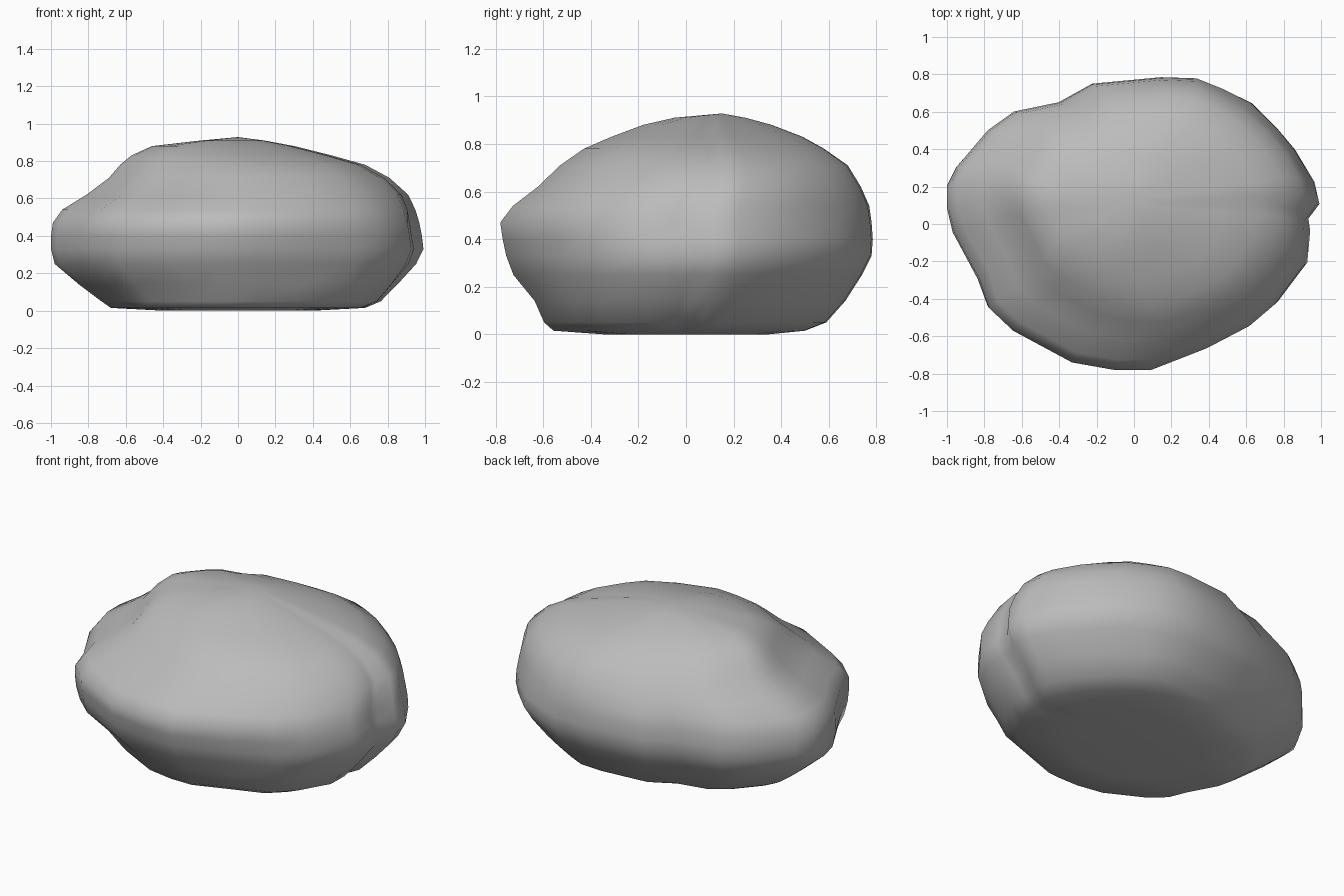
import bpy
import bmesh
import math
from mathutils import Vector

default_cube = bpy.data.objects.get("Cube")
if default_cube:
    bpy.data.objects.remove(default_cube, do_unlink=True)

# Plan outline of the boulder, counter-clockwise from its left side
OUTLINE = [
    (1, .1), (.97, .22), (.87, .4), (.78, .52), (.64, .66), (.48, .73),
    (.34, .78), (.15, .785), (-.22, .75), (-.4, .65), (-.64, .6), (-.78, .5),
    (-.95, .3), (-1, .2), (-1, .08), (-.97, -.05), (-.84, -.3),
    (-.78, -.45), (-.65, -.57), (-.33, -.74), (-.1, -.78), (.1, -.78),
    (.4, -.66), (.64, -.55), (.77, -.43), (.93, -.22), (.96, -.05), (.95, .02),
]
HALF_DEPTH = .785

# Height, then right, left, front and back limits of each layer
LAYERS = [
    (0, -.4, .4, -.35, .35),
    (.015, -.68, .7, -.56, .5),
    (.05, -.73, .8, -.6, .59),
    (.14, -.85, .89, -.64, .67),
    (.25, -.98, .97, -.73, .74),
    (.33, -1, 1, -.76, .78),
    (.4, -1, .99, -.775, .785),
    (.47, -.99, .975, -.785, .78),
    (.54, -.94, .95, -.73, .77),
    (.62, -.81, .91, -.62, .735),
    (.71, -.69, .81, -.52, .68),
    (.78, -.63, .68, -.42, .58),
    (.83, -.57, .5, -.31, .49),
    (.88, -.46, .3, -.18, .36),
    (.91, -.2, .14, -.05, .25),
]
APEX = (0, .15, .928)

# Broad hollows (negative) and bumps (positive): centre, radius, amount
WEATHERING = [
    ((-.85, -.2, .56), .14, -.025),
    ((.65, .45, .1), .25, -.05),
    ((.86, .05, .1), .2, -.04),
    ((.6, .6, .6), .2, -.03),
    ((.95, -.04, .42), .12, -.02),
    ((.6, -.56, .38), .14, -.02),
    ((.55, -.42, .05), .2, .03),
    ((.38, -.36, .72), .28, .04),
]


def make_material(name, colour):
    material = bpy.data.materials.new(name)
    material.use_nodes = True
    material.diffuse_color = colour
    shader = material.node_tree.nodes["Principled BSDF"]
    shader.inputs["Base Color"].default_value = colour
    shader.inputs["Roughness"].default_value = .9
    return material


def remap(value, half_size, low, high):
    """Move a coordinate from the full outline into a layer's limits."""
    return low + (value + half_size) / (2 * half_size) * (high - low)


def weather(point):
    """Push a point outwards or inwards near each hollow and bump."""
    outward = Vector((point.x, point.y, 0)).normalized()
    shift = 0
    for centre, radius, amount in WEATHERING:
        distance = (point - Vector(centre)).length
        shift += amount * math.exp(-(distance / radius) ** 2)
    return point + outward * shift


def add_ring(bm, layer):
    z, right, left, front, back = layer
    ring = []
    for x, y in OUTLINE:
        point = Vector((remap(x, 1, right, left),
                        remap(y, HALF_DEPTH, front, back), z))
        ring.append(bm.verts.new(weather(point)))
    return ring


# Loft the layers into a closed boulder
bm = bmesh.new()
rings = [add_ring(bm, layer) for layer in LAYERS]
count = len(OUTLINE)
for lower, upper in zip(rings, rings[1:]):
    for i in range(count):
        j = (i + 1) % count
        bm.faces.new((lower[i], lower[j], upper[j], upper[i]))
bm.faces.new(list(reversed(rings[0])))
apex = bm.verts.new(APEX)
for i in range(count):
    bm.faces.new((rings[-1][i], rings[-1][(i + 1) % count], apex))
bmesh.ops.recalc_face_normals(bm, faces=bm.faces[:])

mesh = bpy.data.meshes.new("boulder")
bm.to_mesh(mesh)
bm.free()
mesh.materials.append(make_material("stone grey", (.5, .5, .5, 1)))

boulder = bpy.data.objects.new("boulder", mesh)
bpy.context.collection.objects.link(boulder)

# Soft weathered shading all round
bpy.ops.object.select_all(action="DESELECT")
boulder.select_set(True)
bpy.context.view_layer.objects.active = boulder
bpy.ops.object.shade_smooth_by_angle(angle=math.radians(65))
